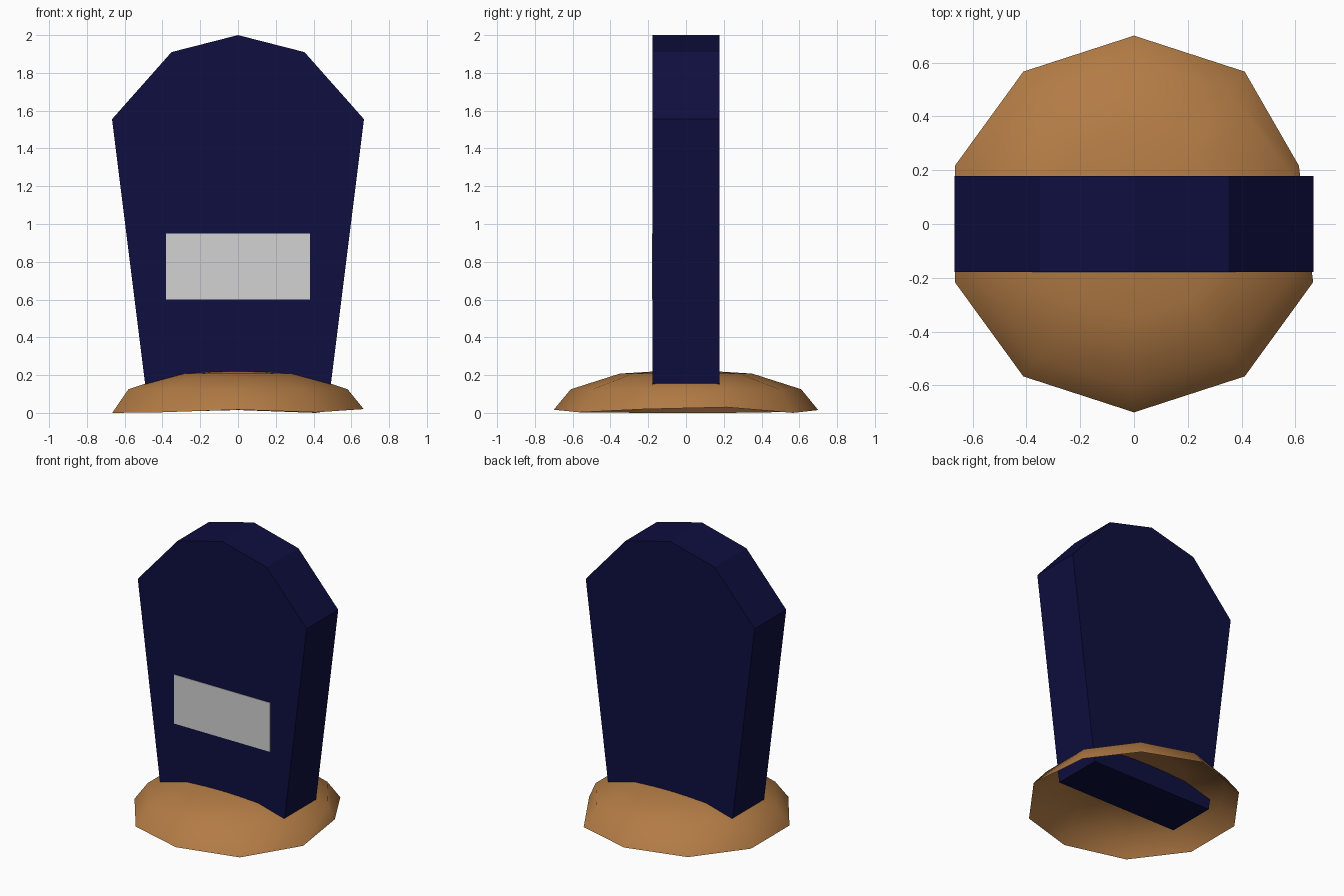
import bpy
import bmesh
from math import sin, cos, radians

cube = bpy.data.objects.get("Cube")
if cube:
    bpy.data.objects.remove(cube, do_unlink=True)


def material(name, rgb):
    m = bpy.data.materials.new(name)
    m.use_nodes = True
    m.diffuse_color = (*rgb, 1)
    m.node_tree.nodes["Principled BSDF"].inputs["Base Color"].default_value = (*rgb, 1)
    return m


def finish(bm, name, mat):
    bmesh.ops.recalc_face_normals(bm, faces=bm.faces)
    mesh = bpy.data.meshes.new(name)
    bm.to_mesh(mesh)
    bm.free()
    mesh.materials.append(mat)
    obj = bpy.data.objects.new(name, mesh)
    bpy.context.collection.objects.link(obj)
    return obj


def slab(name, outline, y_front, y_back, mat):
    """Extrude an outline in x and z from front to back."""
    bm = bmesh.new()
    face = bm.faces.new([bm.verts.new((x, y_front, z)) for x, z in outline])
    ext = bmesh.ops.extrude_face_region(bm, geom=[face])
    moved = [g for g in ext["geom"] if isinstance(g, bmesh.types.BMVert)]
    bmesh.ops.translate(bm, verts=moved, vec=(0, y_back - y_front, 0))
    return finish(bm, name, mat)


navy = material("navy stone", (0.0045, 0.0045, 0.051))
earth = material("brown earth", (0.45, 0.2, 0.06))
grey = material("pale grey", (0.65, 0.65, 0.65))

# Headstone: tapered slab with a faceted arch, mirrored about x = 0
half = [(0.482, 0.075), (0.667, 1.555), (0.352, 1.91)]
outline = half + [(0, 2.0)] + [(-x, z) for x, z in reversed(half)]
slab("headstone", outline, -0.178, 0.178, navy)

# Thin plate on the front
slab("front_plate", [(-0.38, 0.6), (0.38, 0.6), (0.38, 0.95), (-0.38, 0.95)],
     -0.181, -0.177, grey)

# Mound: open ten-sided dome with a slightly uneven rim
SIDES = 10
rim_lift = [0.03, 0, 0.015, 0.005, 0, 0, 0.003, 0.017, 0.003, 0.02]
bm = bmesh.new()
rings = []
for radius, z in [(0.7, 0), (0.61, 0.125), (0.35, 0.208)]:
    ring = []
    for i in range(SIDES):
        a = radians(18 + 36 * i)
        lift = rim_lift[i] if z == 0 else 0
        ring.append(bm.verts.new((radius * cos(a), radius * sin(a), z + lift)))
    rings.append(ring)
rings[0][0].co.x = 0.613
pole = bm.verts.new((0, 0, 0.23))
for i in range(SIDES):
    j = (i + 1) % SIDES
    for low, high in zip(rings, rings[1:]):
        bm.faces.new((low[i], low[j], high[j], high[i]))
    bm.faces.new((rings[-1][i], rings[-1][j], pole))
mound = finish(bm, "earth_mound", earth)
mound.data.polygons.foreach_set("use_smooth", [True] * len(mound.data.polygons))
